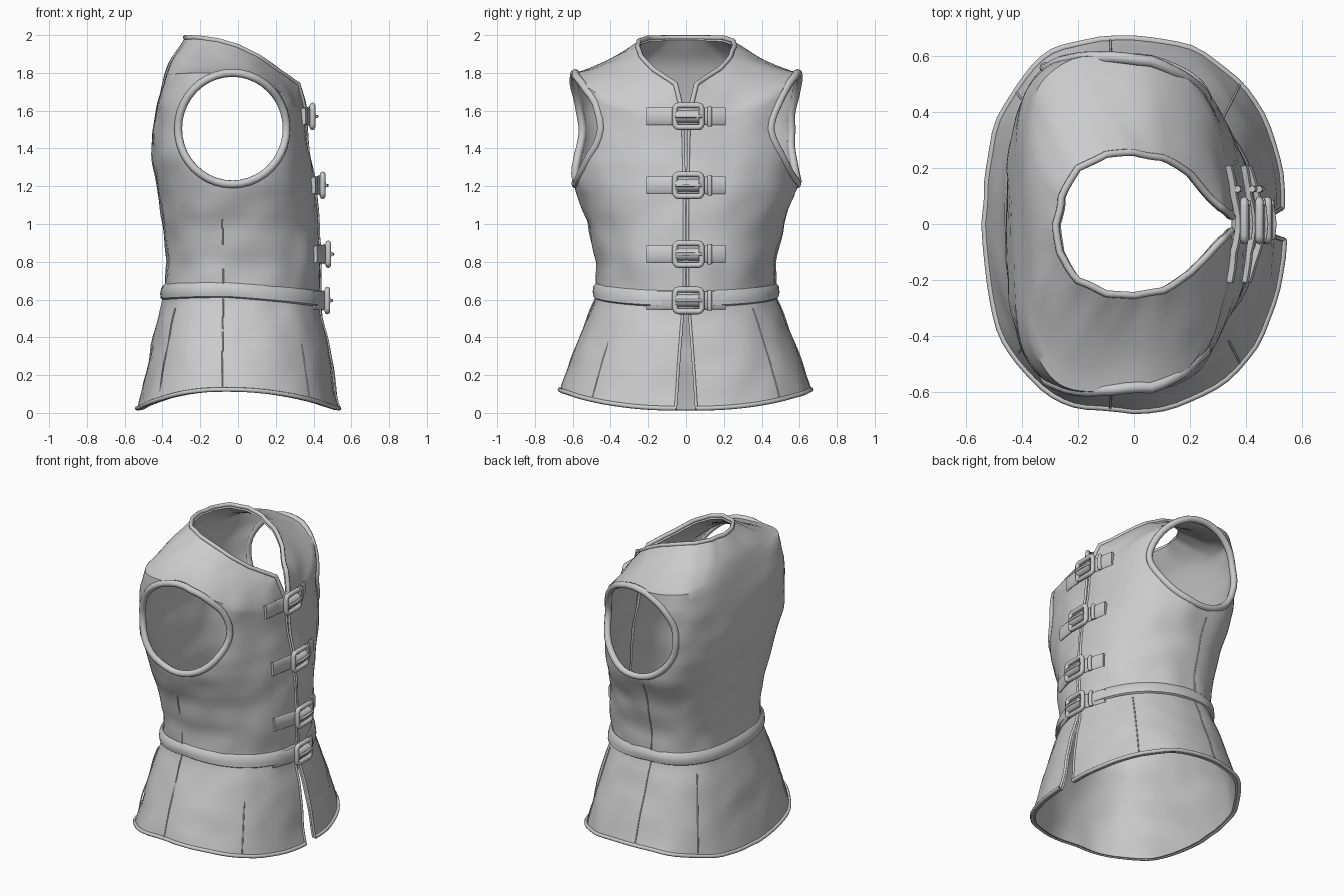
import bpy, math
from mathutils import Vector, noise
from mathutils.bvhtree import BVHTree

if "Cube" in bpy.data.objects:
    bpy.data.objects.remove(bpy.data.objects["Cube"])

grey = bpy.data.materials.new("plain_grey")
grey.use_nodes = True
grey.diffuse_color = (0.6, 0.6, 0.6, 1)
grey.node_tree.nodes["Principled BSDF"].inputs["Base Color"].default_value = (0.6, 0.6, 0.6, 1)

# Body rings: side z, back z, front z, back x, front x, half width, back/front squareness, gap
RINGS = [
    (.12, .02, .02, -.53, .53, .66, 2.4, 2.1, .055),
    (.30, .24, .24, -.485, .495, .60, 2.4, 2.1, .04),
    (.50, .48, .48, -.43, .45, .522, 2.4, 2.1, .022),
    (.62, .61, .61, -.39, .425, .47, 2.4, 2.1, .01),
    (.80, .80, .80, -.375, .44, .475, 2.5, 2.1, .008),
    (1.0, 1.0, 1.0, -.40, .425, .517, 2.6, 2.1, .008),
    (1.2, 1.2, 1.2, -.43, .408, .592, 2.8, 2.2, .01),
    (1.35, 1.33, 1.32, -.455, .39, .612, 3, 2.3, .012),
    (1.5, 1.46, 1.42, -.455, .37, .61, 3.2, 2.3, .014),
    (1.68, 1.64, 1.50, -.43, .36, .607, 3.6, 2.3, .016),
    (1.8, 1.79, 1.56, -.385, .35, .602, 3.8, 2.3, .018),
]
# Neckline from the front opening to the back
NECK = [(.345, .025, 1.62), (.32, .055, 1.74), (.275, .10, 1.77), (.2, .175, 1.82), (.1, .235, 1.89),
        (0, .255, 1.94), (-.1, .248, 1.97), (-.2, .2, 1.985), (-.265, .1, 1.987), (-.28, 0, 1.987)]
MID_X = -.06
HALF = 36


def ring_point(height, t):
    i = max(k for k in range(len(RINGS) - 1) if k == 0 or RINGS[k][0] <= height)
    a, b = RINGS[i], RINGS[i + 1]
    f = (height - a[0]) / (b[0] - a[0])
    zs, zb, zf, xb, xf, w, nb, nf, gap = (p + (q - p) * f for p, q in zip(a, b))
    c, s = math.cos(t), max(0, math.sin(t))
    end_x, end_z, n = (xf, zf, nf) if c > 0 else (xb, zb, nb)
    return Vector((MID_X + (end_x - MID_X) * abs(c) ** (2 / n),
                   w * s ** (2 / n) + gap * max(0, c), zs + (end_z - zs) * c * c))


def neck_point(t):
    f = t / math.pi * (len(NECK) - 1)
    i = min(int(f), len(NECK) - 2)
    return Vector(NECK[i]).lerp(Vector(NECK[i + 1]), f - i)


def shoulder_point(f, t):
    """Slope from the top ring to the neck, steepening into a low collar."""
    low, high = ring_point(1.8, t), neck_point(t)
    p = low.lerp(high, f)
    p.z = low.z + (high.z - low.z) * f ** 1.2
    p.x += min(0, .02 * math.cos(t)) * math.sin(math.pi * f)
    return p


def wrap(point):
    """Run a half-ring function round both sides, front to back to front."""
    half = [point(math.pi * i / HALF) for i in range(HALF + 1)]
    return half + [Vector((p.x, -p.y, p.z)) for p in reversed(half[:-1])]


def finish(ob, angle=40):
    ob.data.materials.clear()
    ob.data.materials.append(grey)
    bpy.ops.object.select_all(action='DESELECT')
    ob.select_set(True)
    bpy.context.view_layer.objects.active = ob
    bpy.ops.object.shade_smooth_by_angle(angle=math.radians(angle))
    return ob


def sheet(name, rows, thickness):
    """Loft rows of points into a sheet and thicken it."""
    n = len(rows[0])
    faces = [(r * n + i, r * n + i + 1, (r + 1) * n + i + 1, (r + 1) * n + i)
             for r in range(len(rows) - 1) for i in range(n - 1)]
    me = bpy.data.meshes.new(name)
    me.from_pydata([p for row in rows for p in row], [], faces)
    ob = bpy.data.objects.new(name, me)
    bpy.context.collection.objects.link(ob)
    bpy.context.view_layer.objects.active = ob
    mod = ob.modifiers.new("thickness", 'SOLIDIFY')
    mod.thickness, mod.offset = thickness, -1
    bpy.ops.object.modifier_apply(modifier=mod.name)
    return finish(ob)


def cord(name, points, radius, closed=False):
    cu = bpy.data.curves.new(name, 'CURVE')
    cu.dimensions = '3D'
    cu.bevel_depth, cu.bevel_resolution, cu.use_fill_caps = radius, 2, True
    sp = cu.splines.new('POLY')
    sp.points.add(len(points) - 1)
    for q, p in zip(sp.points, points):
        q.co = (*p, 1)
    sp.use_cyclic_u = closed
    ob = bpy.data.objects.new(name, cu)
    bpy.context.collection.objects.link(ob)
    bpy.ops.object.select_all(action='DESELECT')
    ob.select_set(True)
    bpy.context.view_layer.objects.active = ob
    bpy.ops.object.convert(target='MESH')
    return finish(bpy.context.object, 60)


def crumple(p):
    out = Vector((p.x - MID_X, p.y, 0)).normalized()
    return p + out * .012 * noise.noise(p * 7)


# Vest body: skirt, torso, then shoulders closing in to the neckline
heights = [.12 + 1.68 * i / 42 for i in range(43)]
rows = [wrap(lambda t, h=h: ring_point(h, t)) for h in heights]
rows += [wrap(lambda t, k=k: shoulder_point(k / 8, t)) for k in range(1, 9)]
rows = [[crumple(p) for p in row] for row in rows]
body = sheet("vest_body", rows, .022)
bvh = BVHTree.FromObject(body, bpy.context.evaluated_depsgraph_get())

# Armholes, cut straight through both sides and edged with a rolled rim
HOLE = Vector((-.03, 0, 1.505))
bpy.ops.mesh.primitive_cylinder_add(vertices=40, radius=1, depth=3, location=HOLE,
                                    rotation=(math.pi / 2, 0, 0))
cutter = bpy.context.object
cutter.scale = (.282, .29, 1)
cutter.hide_render = True
bpy.context.view_layer.objects.active = body
cut = body.modifiers.new("armholes", 'BOOLEAN')
cut.operation, cut.object, cut.solver = 'DIFFERENCE', cutter, 'EXACT'
bpy.ops.object.modifier_apply(modifier=cut.name)
bpy.data.objects.remove(cutter)
finish(body)

for side, label in ((1, "left"), (-1, "right")):
    rim = []
    for i in range(40):
        a = math.tau * i / 40
        start = HOLE + Vector((.287 * math.cos(a), 2 * side, .295 * math.sin(a)))
        hit = bvh.ray_cast(start, Vector((0, -side, 0)))[0]
        if hit:
            rim.append(hit - Vector((0, side * .006, 0)))
    cord(label + "_armhole_rim", rim, .021, True)

# Rolled edges at neck, hem and front opening
cord("neck_edge", rows[-1], .013)
cord("hem_edge", [p + Vector((0, 0, .004)) for p in rows[0]], .012)
for end, label in ((0, "left"), (-1, "right")):
    cord(label + "_front_edge", [row[end] for row in rows], .008)


# Belt round the waist, dipping toward the front
def belt_point(h, out, t):
    p = ring_point(h - .035 * max(0, math.cos(t)), t)
    return p + Vector((p.x - MID_X, p.y, 0)).normalized() * out


belt = [(.61, .004), (.617, .018), (.64, .024), (.67, .02), (.69, .002)]
sheet("waist_belt", [wrap(lambda t: belt_point(h, o, t)) for h, o in belt], .02)


def front_x(y, z):
    y = math.copysign(max(abs(y), .035), y)
    hit = bvh.ray_cast(Vector((2, y, z)), Vector((-1, 0, 0)))[0]
    return hit.x if hit else .34


# Fine seams down the sides and the skirt panels
for side, label in ((1, "left"), (-1, "right")):
    for k, (t, top) in enumerate(((.75, .58), (1.6, 1.18), (2.4, .58))):
        seam = [crumple(ring_point(h, t)) for h in heights if h < top]
        cord(f"{label}_seam_{k}", [Vector((p.x, side * p.y, p.z)) for p in seam], .004)

# Four buckled straps across the opening
for k, z in enumerate((1.57, 1.205, .84, .595)):
    ys = [-.21 + .42 * i / 16 for i in range(17)]
    base = front_x(.05, z)

    def strap_x(y):
        return max(front_x(y, z) + .02, base + .034 - 1.4 * y * y - .03 * abs(y))

    path = [(strap_x(y), y) for y in ys]
    profile = [(-.047, -.008), (-.036, 0), (.036, 0), (.047, -.008)]
    sheet(f"strap_{k}", [[Vector((x + dx, y, z + dz)) for x, y in path]
                         for dz, dx in profile], .024)
    # Buckle frame, centre roll, prong and keeper loop
    frame = []
    for cy, cz, a0 in ((.055, .04, 0), (-.05, .04, 1), (-.05, -.04, 2), (.055, -.04, 3)):
        for j in range(4):
            a = (a0 + j / 3) * math.pi / 2
            frame.append((base + .04, .01 + cy + .018 * math.cos(a), z + cz + .018 * math.sin(a)))
    cord(f"buckle_frame_{k}", frame, .015, True)
    cord(f"buckle_roll_{k}", [(base + .028, y, z) for y in (-.055, -.03, .045, .07)], .034)
    cord(f"buckle_prong_{k}", [(base + .058, -.055, z), (base + .064, .0, z), (base + .054, .085, z)], .008)
    kx = strap_x(.125)
    cord(f"strap_keeper_{k}", [(kx, .125, z - .05), (kx + .008, .125, z - .03),
                               (kx + .008, .125, z + .03), (kx, .125, z + .05)], .012)
